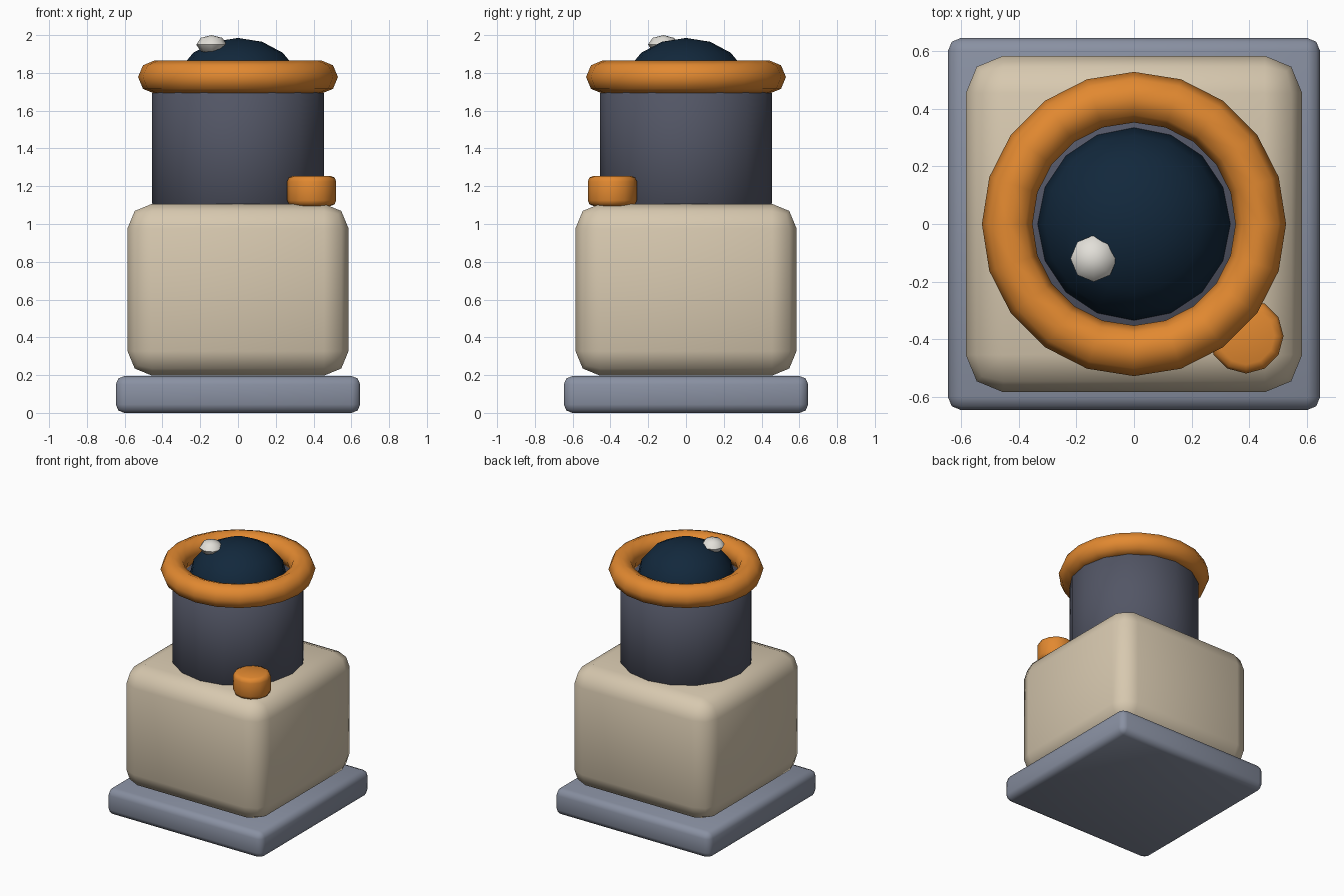
import bpy
import bmesh
from math import radians

old = bpy.data.objects.get("Cube")
if old:
    bpy.data.objects.remove(old, do_unlink=True)


def material(name, rgb):
    mat = bpy.data.materials.new(name)
    mat.use_nodes = True
    colour = (*rgb, 1)
    mat.diffuse_color = colour
    mat.node_tree.nodes["Principled BSDF"].inputs["Base Color"].default_value = colour
    return mat


cream = material("cream", (0.68, 0.58, 0.43))
steel = material("steel_grey", (0.25, 0.28, 0.36))
slate = material("dark_slate", (0.085, 0.092, 0.13))
orange = material("orange", (0.76, 0.25, 0.03))
navy = material("navy_glass", (0.006, 0.021, 0.045))
white = material("off_white", (0.76, 0.74, 0.69))


def finish(name, mat):
    """Name, colour and smooth the active object."""
    obj = bpy.context.object
    obj.name = obj.data.name = name
    obj.data.materials.append(mat)
    bpy.ops.object.transform_apply(location=False, rotation=False, scale=True)
    bpy.ops.object.shade_smooth_by_angle(angle=radians(50))
    return obj


def bevel_active(width, segments, min_angle=60):
    """Round the sharp edges of the active object."""
    bpy.ops.object.transform_apply(location=False, rotation=False, scale=True)
    mesh = bpy.context.object.data
    bm = bmesh.new()
    bm.from_mesh(mesh)
    edges = [e for e in bm.edges if e.calc_face_angle(0) > radians(min_angle)]
    bmesh.ops.bevel(bm, geom=edges, offset=width, segments=segments,
                    profile=0.5, affect='EDGES')
    bm.to_mesh(mesh)
    bm.free()


def rounded_box(name, half, bottom, top, bevel, mat):
    bpy.ops.mesh.primitive_cube_add(size=2, location=(0, 0, (bottom + top) / 2))
    bpy.context.object.scale = (half, half, (top - bottom) / 2)
    bevel_active(bevel, 2)
    return finish(name, mat)


def rounded_cylinder(name, sides, radius, centre, bottom, top, bevel, segments, mat):
    bpy.ops.mesh.primitive_cylinder_add(
        vertices=sides, radius=radius, depth=top - bottom,
        location=(*centre, (bottom + top) / 2))
    bevel_active(bevel, segments)
    return finish(name, mat)


def ellipsoid(name, sides, rings, radius, height, location, mat):
    bpy.ops.mesh.primitive_uv_sphere_add(
        segments=sides, ring_count=rings, radius=1, location=location)
    bpy.context.object.scale = (radius, radius, height)
    return finish(name, mat)


# Stand and body
rounded_box("base_plate", 0.647, 0, 0.195, 0.045, steel)
rounded_box("body", 0.585, 0.197, 1.107, 0.13, cream)

# Turret, its rim and the side button
rounded_cylinder("barrel", 16, 0.455, (0, 0), 1.09, 1.712, 0.02, 1, slate)
bpy.ops.mesh.primitive_torus_add(
    major_segments=20, minor_segments=8, major_radius=0.441,
    minor_radius=0.088, location=(0, 0, 1.778))
finish("rim_ring", orange)
rounded_cylinder("button", 12, 0.13, (0.39, -0.39), 1.095, 1.255, 0.03, 2, orange)

# Glass dome with its glint
ellipsoid("dome", 16, 8, 0.335, 0.268, (0, 0, 1.717), navy)
ellipsoid("glint", 8, 4, 0.081, 0.05, (-0.14, -0.12, 1.95), white)
